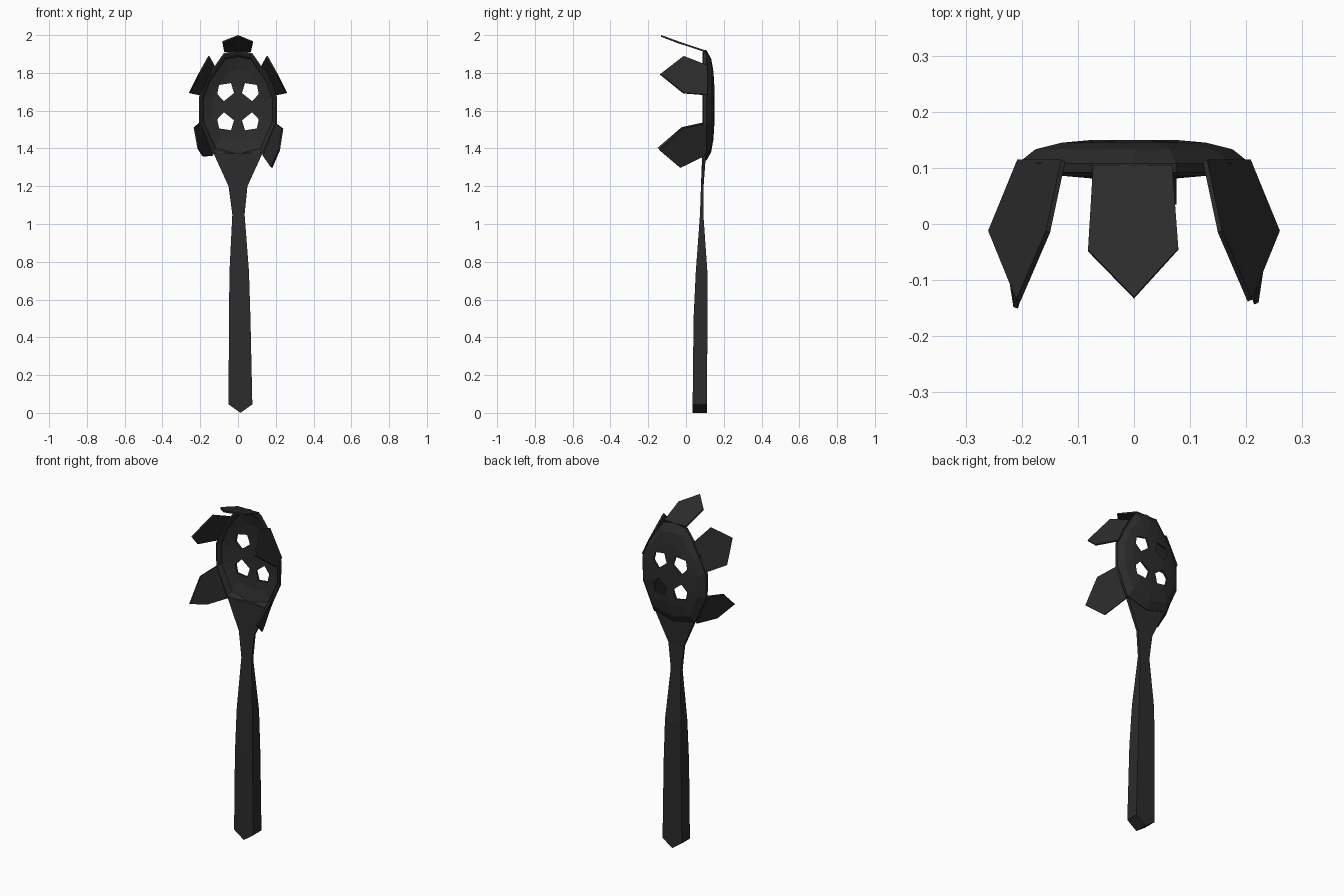
import bpy
import bmesh
from mathutils import Vector

if "Cube" in bpy.data.objects:
    bpy.data.objects.remove(bpy.data.objects["Cube"], do_unlink=True)

# One dark plastic material
black = bpy.data.materials.new("black_plastic")
black.use_nodes = True
colour = (0.025, 0.025, 0.025, 1)
black.diffuse_color = colour
black.node_tree.nodes["Principled BSDF"].inputs["Base Color"].default_value = colour


def finish(name, bm):
    bmesh.ops.recalc_face_normals(bm, faces=bm.faces[:])
    mesh = bpy.data.meshes.new(name)
    bm.to_mesh(mesh)
    bm.free()
    mesh.materials.append(black)
    obj = bpy.data.objects.new(name, mesh)
    bpy.context.collection.objects.link(obj)
    return obj


def skin(bm, rings):
    """Join consecutive rings of vertices with quads."""
    n = len(rings[0])
    for a, b in zip(rings, rings[1:]):
        for i in range(n):
            j = (i + 1) % n
            bm.faces.new((a[i], a[j], b[j], b[i]))


def prism(name, front, offset):
    """Solid from a flat outline and an extrusion vector."""
    bm = bmesh.new()
    a = [bm.verts.new(p) for p in front]
    b = [bm.verts.new(Vector(p) + Vector(offset)) for p in front]
    skin(bm, [a, b])
    bm.faces.new(a)
    bm.faces.new(b[::-1])
    return finish(name, bm)


# Bowl: an oval outline swept through a dished cross-section
half = [(0.075, 1.905), (0.17, 1.77), (0.207, 1.67), (0.206, 1.53), (0.135, 1.37)]
outline = [(0, 1.92)] + half + [(0, 1.335)] + [(-x, z) for x, z in half[::-1]]
section = [(0.35, 0.140), (0.65, 0.131), (0.88, 0.112), (0.92, 0.094), (0.96, 0.088),
           (1.0, 0.092), (1.0, 0.108), (0.85, 0.133), (0.62, 0.145), (0.35, 0.150)]
MID = 1.63
bm = bmesh.new()
rings = [[bm.verts.new((x * s, y, MID + (z - MID) * s)) for x, z in outline] for s, y in section]
skin(bm, rings)
bm.faces.new(rings[0])
bm.faces.new(rings[-1][::-1])
bowl = finish("bowl", bm)

# Four five-sided drain holes, mirrored both ways
hole = [(0.10, 0.115), (0.037, 0.125), (0.021, 0.072), (0.075, 0.029), (0.11, 0.067)]
bpy.context.view_layer.objects.active = bowl
for sx in (1, -1):
    for sz in (1, -1):
        cutter = prism("hole_cutter", [(sx * x, 0.0, 1.621 + sz * z) for x, z in hole], (0, 0.3, 0))
        cutter.hide_render = True
        mod = bowl.modifiers.new("hole", 'BOOLEAN')
        mod.operation = 'DIFFERENCE'
        mod.solver = 'EXACT'
        mod.object = cutter
        bpy.ops.object.modifier_apply(modifier=mod.name)
        bpy.data.objects.remove(cutter, do_unlink=True)

# Handle and neck: a loft of flat sections (side z, middle z, x0, x1, y0, y1)
sections = [(0.045, 0.0, -0.05, 0.076, 0.035, 0.110),
            (0.50, 0.50, -0.048, 0.066, 0.040, 0.114),
            (0.75, 0.75, -0.045, 0.058, 0.052, 0.113),
            (1.05, 1.05, -0.030, 0.035, 0.074, 0.092),
            (1.20, 1.20, -0.050, 0.050, 0.079, 0.093),
            (1.375, 1.375, -0.130, 0.130, 0.086, 0.106)]
bm = bmesh.new()
rings = []
for zs, zm, x0, x1, y0, y1 in sections:
    xm = (x0 + x1) / 2
    pts = [(x0, y0, zs), (xm, y0, zm), (x1, y0, zs), (x1, y1, zs), (xm, y1, zm), (x0, y1, zs)]
    rings.append([bm.verts.new(p) for p in pts])
skin(bm, rings)
for r in (rings[0], rings[-1]):
    bm.faces.new((r[0], r[1], r[4], r[5]))
    bm.faces.new((r[1], r[2], r[3], r[4]))
finish("handle", bm)


# Prongs: thin pointed plates around the rim, thickened towards the bowl axis
def prong(name, pts):
    n = (Vector(pts[4]) - Vector(pts[1])).cross(Vector(pts[2]) - Vector(pts[0])).normalized()
    centre = sum((Vector(p) for p in pts), Vector()) / 5
    if n.dot(Vector((0, centre.y, MID)) - centre) < 0:
        n = -n
    prism(name, pts, n * 0.009)


upper = [(0.130, 0.115, 1.84), (0.208, 0.115, 1.685), (0.26, -0.012, 1.695),
         (0.21, -0.135, 1.795), (0.157, -0.012, 1.89)]
prong("upper_left_prong", upper)
prong("upper_right_prong", [(-x, y, z) for x, y, z in upper])
prong("top_prong", [(-0.073, 0.105, 1.918), (0.068, 0.105, 1.918), (0.079, -0.043, 1.968),
                    (0, -0.13, 2.0), (-0.082, -0.046, 1.968)])
prong("lower_left_prong", [(0.206, 0.095, 1.53), (0.138, 0.10, 1.36), (0.182, -0.03, 1.297),
                           (0.222, -0.14, 1.39), (0.24, -0.02, 1.505)])
prong("lower_right_prong", [(-0.208, 0.095, 1.535), (-0.14, 0.10, 1.36), (-0.188, -0.025, 1.357),
                            (-0.215, -0.148, 1.40), (-0.235, -0.02, 1.51)])
